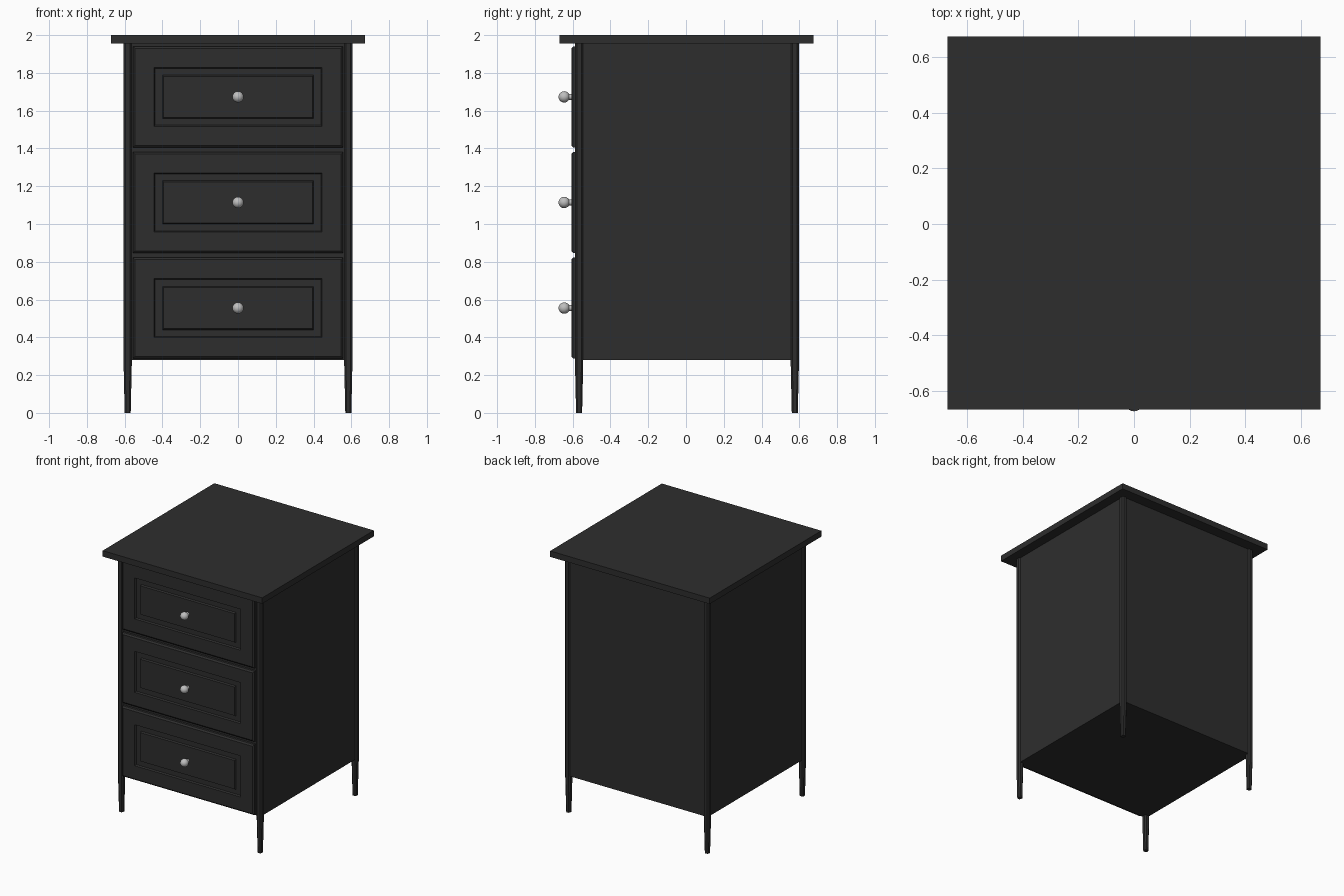
import bpy, bmesh, math
from mathutils import Matrix

if "Cube" in bpy.data.objects:
    bpy.data.objects.remove(bpy.data.objects["Cube"])


def material(name, rgb):
    m = bpy.data.materials.new(name)
    m.diffuse_color = (*rgb, 1)
    m.use_nodes = True
    m.node_tree.nodes["Principled BSDF"].inputs["Base Color"].default_value = m.diffuse_color
    return m


BLACK = material("black_paint", (0.027, 0.027, 0.027))
METAL = material("brushed_metal", (0.52, 0.52, 0.52))


def make(name, bm, mat):
    bmesh.ops.recalc_face_normals(bm, faces=bm.faces[:])
    me = bpy.data.meshes.new(name)
    bm.to_mesh(me)
    bm.free()
    me.materials.append(mat)
    ob = bpy.data.objects.new(name, me)
    bpy.context.collection.objects.link(ob)
    return ob


def box(name, x0, x1, y0, y1, z0, z1):
    bm = bmesh.new()
    bmesh.ops.create_cube(bm, size=1)
    for v in bm.verts:
        v.co = (x1 if v.co.x > 0 else x0, y1 if v.co.y > 0 else y0, z1 if v.co.z > 0 else z0)
    return make(name, bm, BLACK)


def loft(name, rings):
    """Join point rings of equal length and cap both ends."""
    bm = bmesh.new()
    loops = [[bm.verts.new(p) for p in r] for r in rings]
    n = len(loops[0])
    for a, b in zip(loops, loops[1:]):
        for i in range(n):
            j = (i + 1) % n
            bm.faces.new((a[i], a[j], b[j], b[i]))
    bm.faces.new(loops[0])
    bm.faces.new(loops[-1])
    return make(name, bm, BLACK)


# Table top and carcass
box("table_top", -0.672, 0.672, -0.669, 0.675, 1.955, 2.0)
box("cabinet_body", -0.597, 0.597, -0.58, 0.59, 0.28, 1.96)


# Corner posts: chamfered square section, tapering into legs
def octagon(cx, cy, h, z):
    c = h * 0.55
    return [(cx + x, cy + y, z) for x, y in
            ((h, -c), (h, c), (c, h), (-c, h), (-h, c), (-h, -c), (-c, -h), (c, -h))]


for sx, side in ((-1, "left"), (1, "right")):
    for cy, end in ((-0.566, "front"), (0.576, "back")):
        cx = sx * 0.584
        loft(f"{end}_{side}_post", [octagon(cx, cy, h, z) for h, z in
                                    ((0.016, 0.0), (0.022, 0.27), (0.022, 1.96))])

# Drawers with bevelled edge and a rectangular groove, plus knobs
PROFILE = ((0.557, 0.268, -0.575), (0.557, 0.268, -0.597), (0.546, 0.257, -0.607),
           (0.445, 0.156, -0.607), (0.439, 0.150, -0.595), (0.401, 0.115, -0.595),
           (0.395, 0.109, -0.607))
for i, cz in enumerate((0.555, 1.114, 1.673)):
    loft(f"drawer_front_{i + 1}",
         [[(sx * hx, y, cz + sz * hz) for sx, sz in ((-1, -1), (1, -1), (1, 1), (-1, 1))]
          for hx, hz, y in PROFILE])
    # Knob: ball on a short stem
    bm = bmesh.new()
    turn = Matrix.Rotation(math.pi / 2, 4, 'X')
    bmesh.ops.create_uvsphere(bm, u_segments=16, v_segments=10, radius=0.030,
                              matrix=Matrix.Translation((0, -0.645, cz)) @ turn)
    bmesh.ops.create_cone(bm, cap_ends=True, segments=16, radius1=0.016, radius2=0.016, depth=0.03,
                          matrix=Matrix.Translation((0, -0.614, cz)) @ turn)
    for f in bm.faces:
        f.smooth = len(f.verts) < 5
    make(f"drawer_knob_{i + 1}", bm, METAL)
